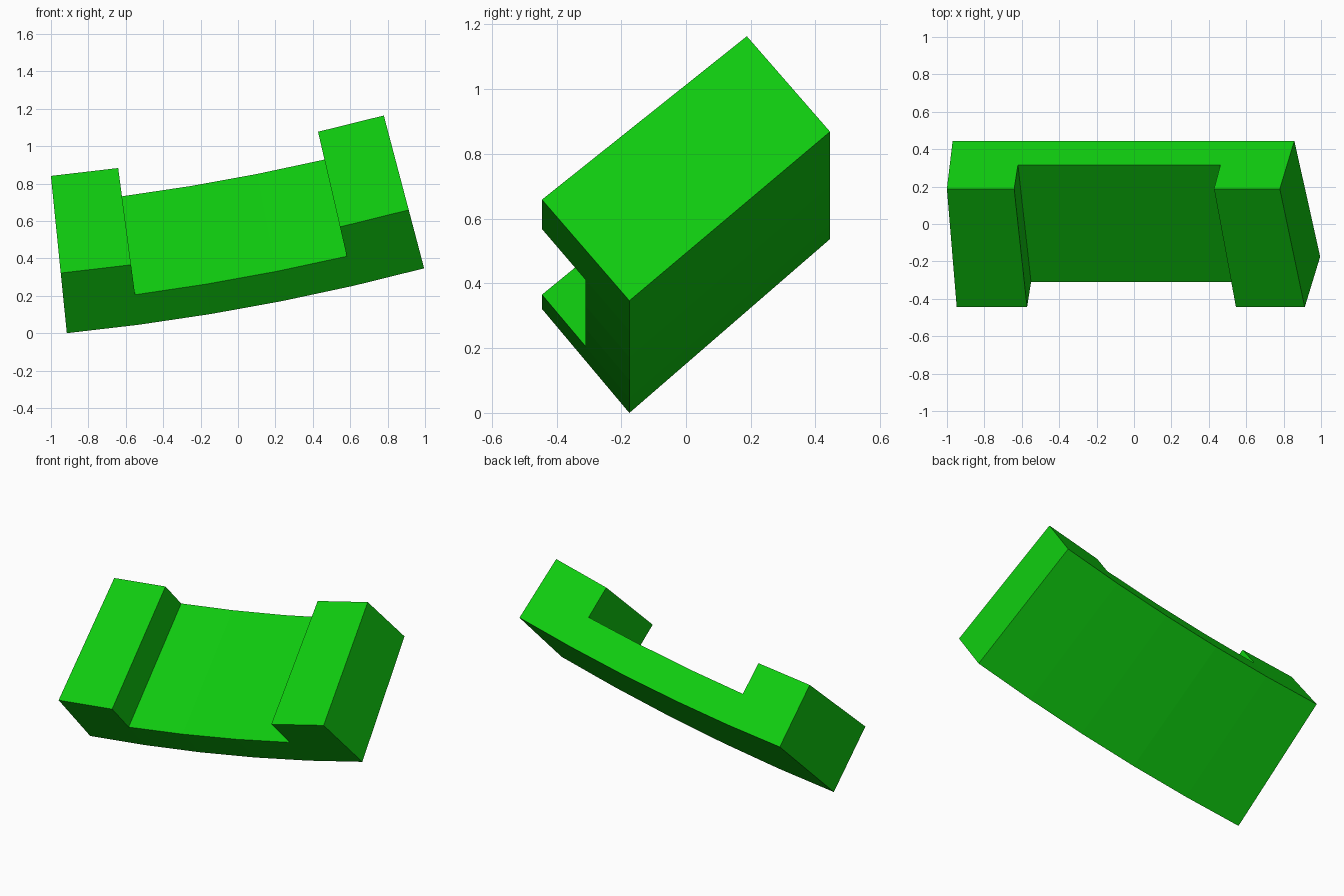
import bpy
import bmesh
import math

if "Cube" in bpy.data.objects:
    bpy.data.objects.remove(bpy.data.objects["Cube"], do_unlink=True)

# Bend axis runs along y through this point; the body is swept round it
AXIS_X, AXIS_Z = -2.16, 12.297
START, END, STEPS = math.radians(5.78), math.radians(14.79), 5

# Tilted cross-section as (radius, y) pairs: lower and upper edge
OUTER = [(12.36, -0.175), (11.82, 0.445)]
INNER = [(12.037, -0.445), (11.515, 0.188)]
MIDDLE = [tuple((a + b) / 2 for a, b in zip(p, q)) for p, q in zip(OUTER, INNER)]


def place(angle, point):
    r, y = point
    return (AXIS_X + r * math.sin(angle), y, AXIS_Z - r * math.cos(angle))


angles = [START + (END - START) * i / STEPS for i in range(STEPS + 1)]
bm = bmesh.new()

# Curved slab
section = OUTER + MIDDLE[::-1]
rings = [[bm.verts.new(place(a, p)) for p in section] for a in angles]
top_faces = []
for r0, r1 in zip(rings, rings[1:]):
    for k in range(4):
        n = (k + 1) % 4
        face = bm.faces.new((r0[k], r0[n], r1[n], r1[k]))
        if k == 2:
            top_faces.append(face)
bm.faces.new(rings[0])
bm.faces.new(rings[-1][::-1])
bmesh.ops.recalc_face_normals(bm, faces=bm.faces[:])

# Raised block at each end, pulled out from the first and last slab face
shift = {}
for i in (0, STEPS - 1):
    for j in (i, i + 1):
        for m, p in zip(MIDDLE, INNER):
            shift[tuple(round(c, 4) for c in place(angles[j], m))] = place(angles[j], p)
raised = bmesh.ops.extrude_discrete_faces(bm, faces=[top_faces[0], top_faces[-1]])["faces"]
for face in raised:
    for v in face.verts:
        v.co = min(shift.items(), key=lambda kv: sum((a - b) ** 2 for a, b in zip(kv[0], v.co)))[1]
bmesh.ops.recalc_face_normals(bm, faces=bm.faces[:])

mesh = bpy.data.meshes.new("curved_bracket")
bm.to_mesh(mesh)
bm.free()
bracket = bpy.data.objects.new("curved_bracket", mesh)
bpy.context.collection.objects.link(bracket)

# Single green finish
green = bpy.data.materials.new("bright green")
green.use_nodes = True
colour = (0.005, 0.62, 0.005, 1.0)
green.diffuse_color = colour
green.node_tree.nodes["Principled BSDF"].inputs["Base Color"].default_value = colour
mesh.materials.append(green)
